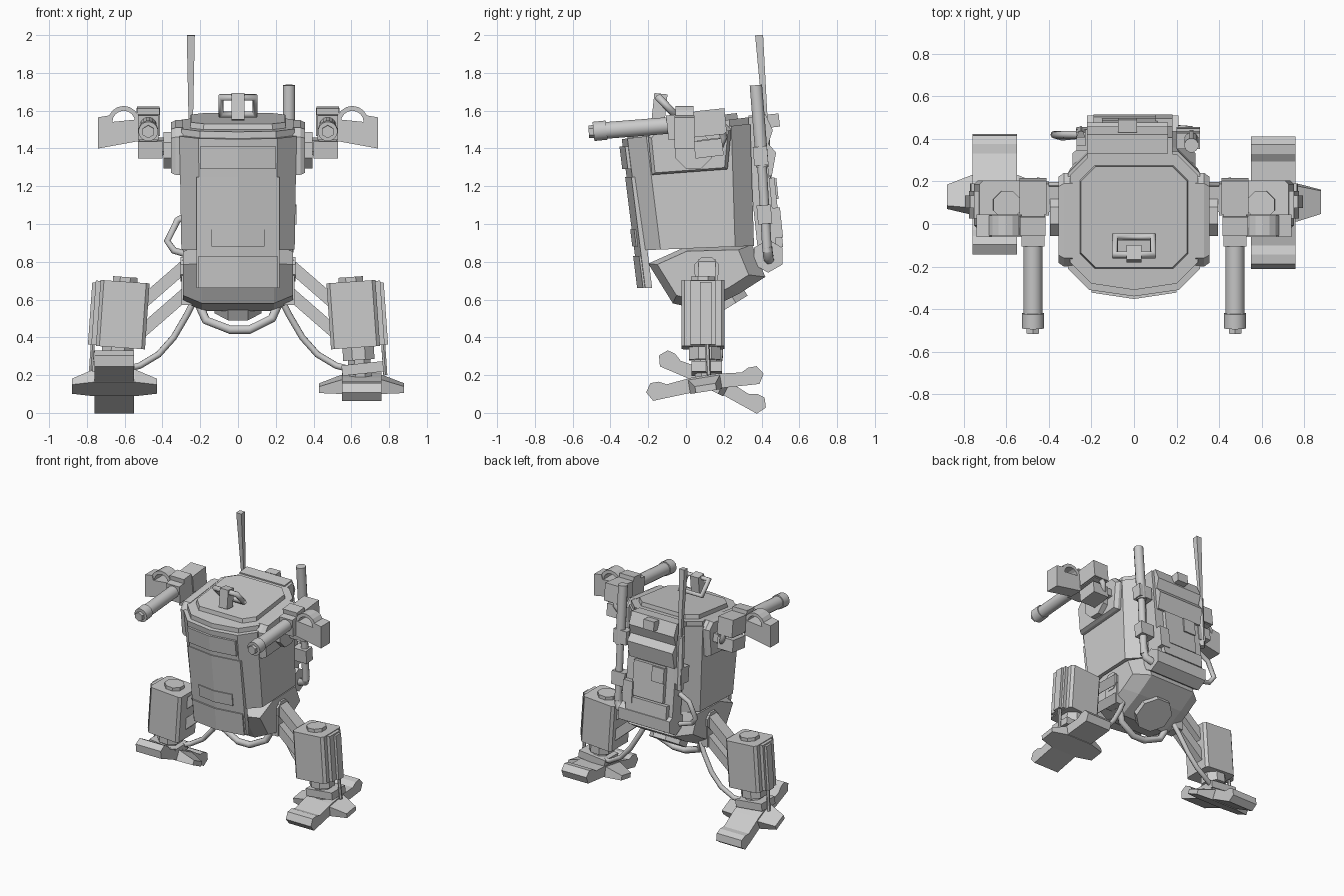
import bpy, bmesh, math
from mathutils import Matrix, Vector

if "Cube" in bpy.data.objects:
    bpy.data.objects.remove(bpy.data.objects["Cube"])

R = math.radians


def xf(loc=(0, 0, 0), rot=(0, 0, 0)):
    m = Matrix.Translation(loc)
    return m @ Matrix.Rotation(R(rot[2]), 4, 'Z') @ Matrix.Rotation(R(rot[1]), 4, 'Y') @ Matrix.Rotation(R(rot[0]), 4, 'X')


def loft(name, rings, m=Matrix()):
    """Skin equal-length point rings and cap both ends."""
    bm = bmesh.new()
    vs = [[bm.verts.new(m @ Vector(p)) for p in r] for r in rings]
    n = len(rings[0])
    for a, b in zip(vs, vs[1:]):
        for i in range(n):
            bm.faces.new((a[i], a[(i + 1) % n], b[(i + 1) % n], b[i]))
    bm.faces.new(vs[0])
    bm.faces.new(vs[-1])
    bmesh.ops.recalc_face_normals(bm, faces=bm.faces)
    me = bpy.data.meshes.new(name)
    bm.to_mesh(me)
    bm.free()
    ob = bpy.data.objects.new(name, me)
    bpy.context.collection.objects.link(ob)
    return ob


def box(name, loc, size, rot=(0, 0, 0), c=0.0, m=Matrix()):
    """Box, optionally with chamfered upright edges."""
    x, y, z = (s / 2 for s in size)
    if c:
        r = [(x - c, -y), (x, c - y), (x, y - c), (x - c, y), (c - x, y), (-x, y - c), (-x, c - y), (c - x, -y)]
    else:
        r = [(x, -y), (x, y), (-x, y), (-x, -y)]
    return loft(name, [[(a, b, k) for a, b in r] for k in (-z, z)], m @ xf(loc, rot))


def side_prism(name, prof, x0, x1, m=Matrix()):
    return loft(name, [[(x, y, z) for y, z in prof] for x in (x0, x1)], m)


def rod(name, p, q, r, n=8, r2=None):
    p, q = Vector(p), Vector(q)
    m = Matrix.Translation(p) @ (q - p).to_track_quat('Z', 'Y').to_matrix().to_4x4()
    rings = [[(rr * math.cos(math.tau * (i + .5) / n), rr * math.sin(math.tau * (i + .5) / n), h) for i in range(n)]
             for rr, h in ((r, 0), (r if r2 is None else r2, (q - p).length))]
    ob = loft(name, rings, m)
    if n > 8:
        for f in ob.data.polygons:
            f.use_smooth = len(f.vertices) == 4
    return ob


def hose(name, pts, r, closed=False):
    cu = bpy.data.curves.new(name, 'CURVE')
    cu.dimensions = '3D'
    cu.bevel_depth, cu.bevel_resolution, cu.use_fill_caps = r, 2, True
    sp = cu.splines.new('POLY')
    sp.points.add(len(pts) - 1)
    for pt, co in zip(sp.points, pts):
        pt.co = (*co, 1)
    sp.use_cyclic_u = closed
    ob = bpy.data.objects.new(name, cu)
    bpy.context.collection.objects.link(ob)


def hull_ring(w, y0, y1, c, z, k, nose=0.03):
    r = [(0, y0 - nose), (w - c, y0), (w, y0 + c), (w, y1 - c), (w - c, y1),
         (c - w, y1), (-w, y1 - c), (-w, y0 + c), (c - w, y0)]
    return [(x, y, z + k * y) for x, y in r]


# Torso hull and roof hatch
loft("torso_hull", [hull_ring(.3, -.235, .36, .1, .87, .04), hull_ring(.31, -.31, .34, .1, 1.49, .12)])
loft("roof_rim", [hull_ring(.3, -.28, .33, .1, 1.485, .12), hull_ring(.3, -.28, .33, .1, 1.525, .12)])
loft("roof_hatch", [hull_ring(.255, -.21, .275, .07, 1.52, .12, 0), hull_ring(.25, -.205, .27, .07, 1.555, .12, 0)])
hose("hatch_handle", [(-.09, -.06, 1.58), (.09, -.06, 1.58), (.09, -.145, 1.67), (-.09, -.145, 1.67)], .02, True)
box("handle_latch", (0, -.14, 1.62), (.07, .07, .14), (-6, 0, 0))


# Front armour follows the nose of the hull
def front_plate(name, w, z0, z1, t=.02):
    def ring(z):
        y = -.235 - .075 * (z - .87) / .6
        side = y - .03 * (1 - w / .2) - t
        return [(0, y - .03 - t, z), (w, side, z), (w, y + .03, z), (0, y + .03, z), (-w, y + .03, z), (-w, side, z)]
    loft(name, [ring(z0), ring(z1)])


front_plate("upper_front_plate", .2, 1.29, 1.41)
front_plate("front_armour", .22, .66, 1.25, .01)
front_plate("centre_trim_plate", .14, .88, .97, .018)
front_plate("lower_front_plate", .21, .66, .83, .02)

# Pelvis, narrower at the flanks and rear, and the drum below it
prof = [(-.2, .79), (.0, .88), (.35, .89), (.42, .72), (.28, .63), (.1, .54), (-.07, .58)]
loft("pelvis", [[(x, .02 + (y - .02) * s, .77 + (z - .77) * s) for y, z in prof]
                for x, s in ((-.29, .78), (-.19, 1), (.19, 1), (.29, .78))])
rod("pelvis_drum", (0, .13, .7), (0, .22, .555), .135)
hose("belly_hose", [(-.2, .1, .56), (-.17, .08, .49), (-.04, .06, .44), (.06, .06, .44), (.18, .08, .5), (.21, .1, .57)], .024)

for s, side, tilt, fy, fz in ((1, "right", 9, .1, .158), (-1, "left", -26, .14, .166)):
    # Shoulder plate and joint
    plate = [(-.18, 1.26), (.22, 1.29), (.24, 1.5), (.19, 1.55), (-.16, 1.51), (-.2, 1.46)]
    loft(side + "_shoulder_plate", [[(s * x, .02 + (y - .02) * k, 1.4 + (z - 1.4) * k) for y, z in plate]
                                    for x, k in ((.29, 1), (.33, 1), (.355, .92))])
    rod(side + "_shoulder_joint", (s * .34, .04, 1.39), (s * .395, .04, 1.39), .105)
    box(side + "_arm_bracket", (s * .465, .12, 1.4), (.13, .15, .09), (7, 0, 0))
    box(side + "_arm_link", (s * .39, .12, 1.42), (.08, .12, .06), (7, 0, 0))

    # Gun
    box(side + "_gun_receiver", (s * .475, .05, 1.525), (.11, .3, .13), (6, 0, 0))
    box(side + "_gun_breech", (s * .475, .13, 1.54), (.125, .16, .13), (6, 0, 0))
    box(side + "_gun_top_cover", (s * .475, -.01, 1.6), (.12, .09, .035), (6, 0, 0))
    rod(side + "_barrel", (s * .475, -.05, 1.525), (s * .475, -.43, 1.495), .045, 16)
    rod(side + "_barrel_collar", (s * .475, -.42, 1.497), (s * .475, -.49, 1.49), .052, 16)
    rod(side + "_muzzle", (s * .475, -.48, 1.49), (s * .475, -.515, 1.488), .034, 6)
    box_prof = [(.52, 1.44), (.52, 1.555), (.67, 1.54), (.68, 1.575), (.74, 1.565), (.74, 1.4)]
    loft(side + "_ammo_box", [[(s * x, y, z) for x, z in box_prof] for y in (-.06, .045)])
    arc = [math.pi * i / 8 for i in range(9)]
    belt = [(.605 + r * math.cos(a), 1.54 + r * math.sin(a)) for r, seq in ((.085, arc), (.06, arc[::-1])) for a in seq]
    loft(side + "_ammo_belt", [[(s * x, y, z) for x, z in belt] for y in (-.055, .04)])
    hose(side + "_gun_hose", [(s * .47, .18, 1.52), (s * .45, .2, 1.46), (s * .43, .18, 1.41), (s * .4, .11, 1.38)], .02)

    # Hip brackets and parallel links
    rod(side + "_hip_pivot", (s * .22, .11, .76), (s * .305, .11, .76), .07)
    box(side + "_hip_bracket", (s * .27, .11, .68), (.06, .12, .22))
    for nm, z in (("upper", .755), ("lower", .605)):
        box(f"{side}_{nm}_link", (s * .4, .11, z - .08), (.34, .09, .065), (0, s * 41, 0))

    # Shin with outer armour, ankle
    lean = xf((s * .61, .09, .52), (0, -s * 4, 0))
    box(side + "_shin", (0, 0, 0), (.26, .23, .35), c=.018, m=lean)
    box(side + "_shin_outer_plate", (s * .14, 0, 0), (.03, .13, .34), m=lean)
    box(side + "_shin_outer_rib", (s * .158, .015, -.005), (.03, .06, .33), m=lean)
    rod(side + "_knee_cap", lean @ Vector((0, 0, .17)), lean @ Vector((0, 0, .2)), .07, 8)
    rod(side + "_ankle_sleeve", (s * .635, .1, .36), (s * .64, .1, .28), .09)
    rod(side + "_ankle_piston", (s * .64, .1, .3), (s * .65, .11, .17), .065)
    box(side + "_ankle_block", (s * .66, .11, .235), (.22, .16, .055), (0, -s * 6, 0))
    rod(side + "_ankle_rod", (s * .765, .11, .42), (s * .78, .12, .2), .012, 6)

    # Foot: long toes front and back, short toes to the sides
    foot = xf((s * .655, fy, fz), (tilt, 0, 0))
    half = [(.06, .04), (.2, .025), (.24, .045), (.285, .045), (.315, 0), (.285, -.05), (.09, -.04)]
    side_prism(side + "_foot", half + [(-y, z) for y, z in half[::-1]], -.105, .105, foot)
    toe = [(x, hw, zt, zb) for x, hw, zt, zb in ((-.225, .055, -.01, -.045), (-.11, .085, .03, -.045), (.11, .085, .03, -.045), (.225, .055, -.01, -.045))]
    loft(side + "_side_toes", [[(x, -hw, zb), (x, hw, zb), (x, hw, zt), (x, -hw, zt)] for x, hw, zt, zb in toe], foot)

    # Hose from pelvis to ankle
    hose(side + "_leg_hose", [(s * .22, .15, .62), (s * .27, .17, .52), (s * .34, .18, .4), (s * .42, .18, .31),
                              (s * .52, .17, .25), (s * .6, .14, .23)], .018)

# Backpack, leaning with the torso
pack = xf((0, .41, 1.2), (6, 0, 0))
box("backpack_core", (-.02, -.015, 0), (.4, .1, .74), m=pack)
side_prism("backpack_top_box", [(-.04, .24), (.05, .22), (.08, .29), (.05, .38), (-.04, .38)], -.22, .16, pack)
box("backpack_top_bin", (-.03, .09, .34), (.09, .06, .07), m=pack)
side_prism("backpack_sloped_box", [(0, .05), (.05, .05), (.085, .17), (.05, .22), (0, .22)], -.22, .16, pack)
box("backpack_panel", (-.02, .04, -.09), (.26, .045, .26), m=pack)
box("backpack_small_box", (-.1, .055, -.02), (.1, .035, .11), m=pack)
box("backpack_side_pouch", (.14, .045, -.2), (.08, .06, .16), m=pack)
rod("backpack_bedroll", (-.22, .435, .83), (.21, .435, .83), .088, 6)
box("backpack_strap", (-.02, .035, -.28), (.34, .07, .1), m=pack)

# Exhaust pipe with clamps
rod("exhaust_pipe", (.27, .37, 1.735), (.27, .405, 1.3), .034, 12)
rod("exhaust_lower_pipe", (.27, .4, 1.35), (.27, .43, .85), .026, 12)
hose("exhaust_elbow", [(.27, .43, .88), (.26, .435, .83), (.19, .44, .81)], .028)
for i, (y, z) in enumerate(((.395, 1.36), (.415, 1.05))):
    box(f"exhaust_clamp_{i + 1}", (.255, y, z), (.11, .075, .1), (5, 0, 0))

# Antenna and side cable
rod("antenna", (-.25, .43, 1.42), (-.25, .387, 2), .013, 4, .03)
rod("antenna_base", (-.25, .435, 1.1), (-.25, .415, 1.5), .026, 6)
box("antenna_mount", (-.24, .4, 1.2), (.06, .1, .12), (5, 0, 0))
hose("side_cable", [(-.24, .42, 1.06), (-.32, .42, 1.02), (-.375, .42, .91), (-.34, .41, .86), (-.24, .42, .83)], .018)
